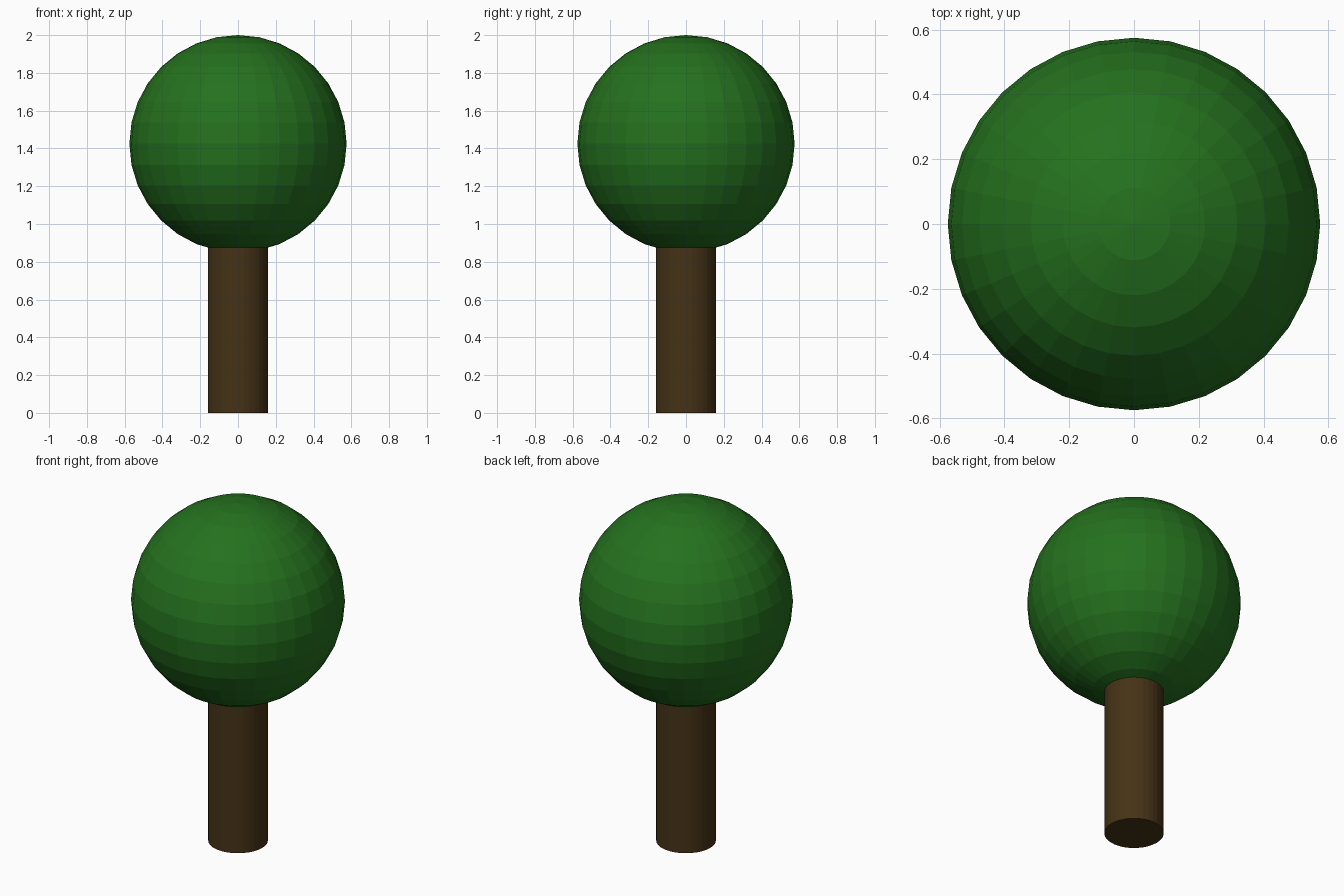
import bpy

if "Cube" in bpy.data.objects:
    bpy.data.objects.remove(bpy.data.objects["Cube"])

TRUNK_RADIUS = 0.16
CROWN_RADIUS = 0.575
CROWN_Z = 2.0 - CROWN_RADIUS
TRUNK_TOP = 0.95  # runs a little way into the crown


def finish(name, color):
    """Name the active object and give it a plain coloured material."""
    obj = bpy.context.object
    obj.name = name
    mat = bpy.data.materials.new(name + "_material")
    mat.diffuse_color = (*color, 1.0)
    mat.use_nodes = True
    mat.node_tree.nodes["Principled BSDF"].inputs["Base Color"].default_value = mat.diffuse_color
    obj.data.materials.append(mat)
    return obj


# Trunk: plain faceted cylinder
bpy.ops.mesh.primitive_cylinder_add(vertices=32, radius=TRUNK_RADIUS, depth=TRUNK_TOP,
                                    location=(0, 0, TRUNK_TOP / 2))
finish("trunk", (0.06, 0.032, 0.008))

# Crown: flat-shaded ball of leaves
bpy.ops.mesh.primitive_uv_sphere_add(segments=32, ring_count=16, radius=CROWN_RADIUS,
                                     location=(0, 0, CROWN_Z))
finish("crown", (0.018, 0.165, 0.013))
